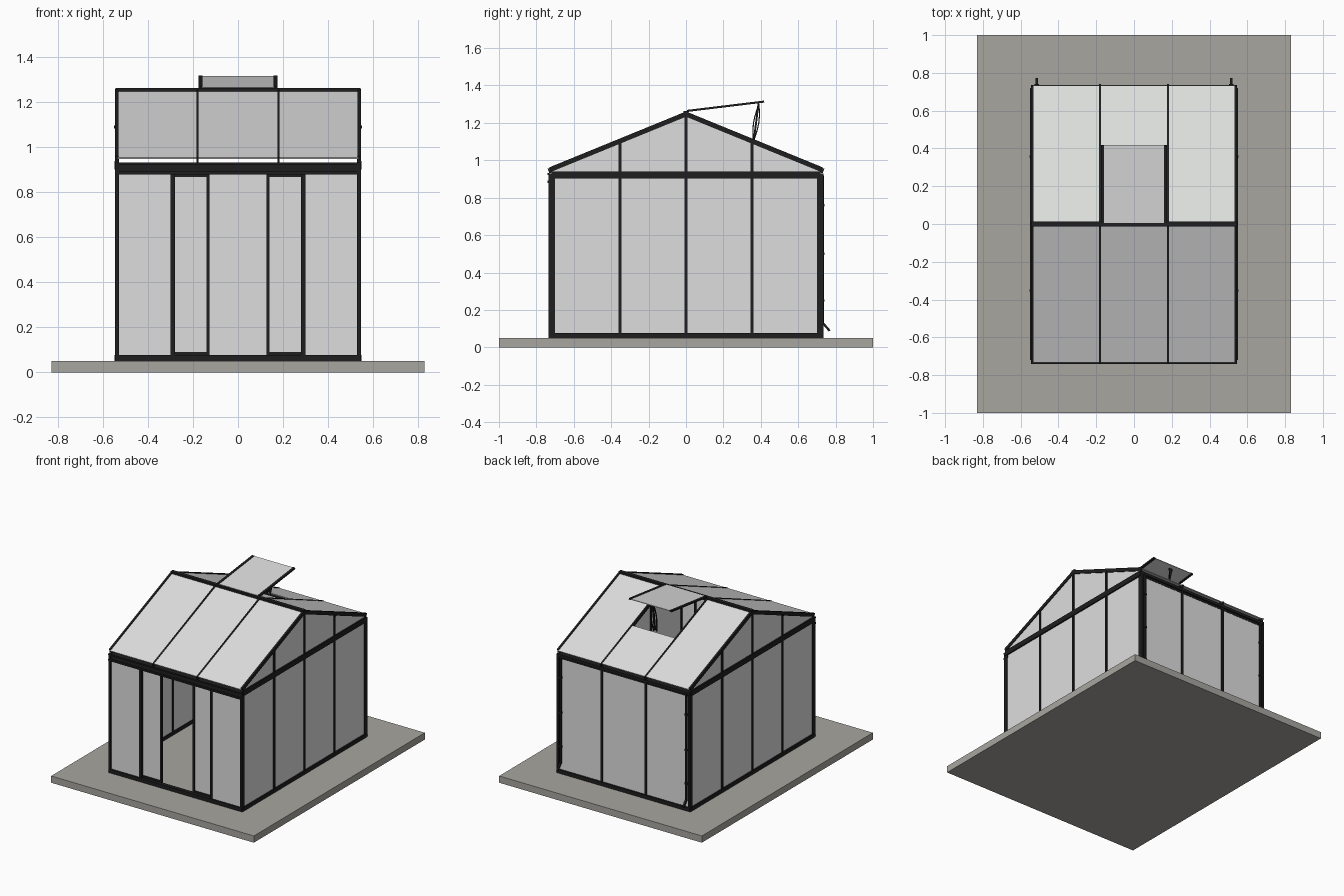
import bpy, bmesh, math
from mathutils import Vector, Matrix

if "Cube" in bpy.data.objects:
    bpy.data.objects.remove(bpy.data.objects["Cube"])


def material(name, rgb):
    m = bpy.data.materials.new(name)
    m.diffuse_color = (*rgb, 1)
    m.use_nodes = True
    m.node_tree.nodes["Principled BSDF"].inputs["Base Color"].default_value = m.diffuse_color
    return m


FRAME = material("black_frame", (0.013, 0.013, 0.013))
GLASS = material("pale_glass", (0.72, 0.73, 0.72))
STONE = material("warm_grey_slab", (0.39, 0.38, 0.35))


def finish(name, bm, mat):
    bmesh.ops.recalc_face_normals(bm, faces=bm.faces)
    me = bpy.data.meshes.new(name)
    bm.to_mesh(me)
    bm.free()
    me.materials.append(mat)
    ob = bpy.data.objects.new(name, me)
    bpy.context.collection.objects.link(ob)
    return ob


def add_box(bm, lo, hi):
    lo, hi = Vector(lo), Vector(hi)
    mat = Matrix.Translation((lo + hi) / 2) @ Matrix.Diagonal((*(hi - lo), 1))
    bmesh.ops.create_cube(bm, size=1, matrix=mat)


def boxes(name, mat, items):
    bm = bmesh.new()
    for lo, hi in items:
        add_box(bm, lo, hi)
    return finish(name, bm, mat)


def beams(name, mat, items):
    """Each item is start, end, width along x, thickness."""
    bm = bmesh.new()
    for p, q, w, h in items:
        p, q = Vector(p), Vector(q)
        d = q - p
        z = d.normalized()
        x = Vector((1, 0, 0))
        x = (x - z * x.dot(z)).normalized()
        y = z.cross(x)
        rot = Matrix((x, y, z)).transposed().to_4x4()
        m = Matrix.Translation((p + q) / 2) @ rot @ Matrix.Diagonal((w, h, d.length, 1))
        bmesh.ops.create_cube(bm, size=1, matrix=m)
    return finish(name, bm, mat)


def roof_z(y):
    return 1.26 - 0.41 * abs(y)


X, Y = 0.54, 0.72
FLOOR, EAVE = 0.05, 0.93
SIDES = (-1, 1)

# Ground slab
boxes("base_slab", STONE, [((-0.83, -1, 0), (0.83, 1, FLOOR))])

# Bottom sill all around
boxes("sill_frame", FRAME,
      [((-X - .005, s * Y - .015, FLOOR), (X + .005, s * Y + .015, .077)) for s in SIDES] +
      [((s * X - .01, -Y, FLOOR), (s * X + .01, Y, .077)) for s in SIDES])

# Corner posts
boxes("corner_posts", FRAME,
      [((sx * .5375 - .0085, sy * .7175 - .0165, FLOOR),
        (sx * .5375 + .0085, sy * .7175 + .0165, EAVE)) for sx in SIDES for sy in SIDES])

# Side wall mullions running up to the roof
boxes("side_mullions", FRAME,
      [((s * .538 - .009, y - .008, .06), (s * .538 + .009, y + .008, roof_z(y) - .012))
       for s in SIDES for y in (-.352, 0, .352)])

# Horizontal beams at eave height on the gable walls
boxes("gable_tie_beams", FRAME,
      [((s * X - .01, -Y, .902), (s * X + .01, Y, .94)) for s in SIDES])

# Back wall mullions and eave rails
boxes("back_mullions", FRAME,
      [((s * .18 - .008, .708, .06), (s * .18 + .008, .732, EAVE)) for s in SIDES])
boxes("front_eave_fascia", FRAME, [
    ((-X - .005, -.732, .88), (X + .005, -.70, EAVE)),
    ((-X - .005, -.740, .922), (X + .005, -.73, .932)),
    ((-X - .005, -.740, .88), (X + .005, -.73, .893))])
boxes("back_gutter", FRAME, [
    ((-X - .005, .70, .895), (X + .005, .725, EAVE)),
    ((-X - .005, .72, .91), (X + .005, .735, EAVE))])

# Front fixed posts
boxes("front_posts", FRAME,
      [((s * .29 - .009, -.73, .06), (s * .29 + .009, -.708, .9)) for s in SIDES])

# Wall glass: gable profiles, back wall and fixed front panes
bm = bmesh.new()
for s in SIDES:
    prof = [(-Y, .06), (Y, .06), (Y, roof_z(Y) - .015), (0, 1.245), (-Y, roof_z(Y) - .015)]
    f = bm.faces.new([bm.verts.new((s * .534, y, z)) for y, z in prof])
    ext = bmesh.ops.extrude_face_region(bm, geom=[f])
    bmesh.ops.translate(bm, vec=(s * .006, 0, 0),
                        verts=[v for v in ext["geom"] if isinstance(v, bmesh.types.BMVert)])
finish("gable_wall_glass", bm, GLASS)
boxes("back_wall_glass", GLASS, [((-.535, .717, .06), (.535, .723, .92))])
boxes("front_wall_glass", GLASS,
      [((min(s * .29, s * .535), -.723, .06), (max(s * .29, s * .535), -.717, .9)) for s in SIDES])

# Sliding doors, half open behind the fixed panes
for side, s in (("left", -1), ("right", 1)):
    def span(a, b, y0, y1, z0, z1):
        return ((min(s * a, s * b), y0, z0), (max(s * a, s * b), y1, z1))
    boxes(side + "_door_frame", FRAME, [
        span(.127, .141, -.712, -.696, .06, .885), span(.406, .42, -.712, -.696, .06, .885),
        span(.127, .42, -.712, -.696, .06, .09), span(.127, .42, -.712, -.696, .868, .885)])
    boxes(side + "_door_glass", GLASS, [span(.135, .41, -.706, -.701, .08, .875)])

# Roof rafters and ridge
beams("roof_edge_rafters", FRAME,
      [((sx * .539, 0, 1.247), (sx * .539, sy * .725, roof_z(.725) - .012), .014, .026)
       for sx in SIDES for sy in SIDES])
beams("roof_inner_rafters", FRAME,
      [((sx * .18, 0, 1.247), (sx * .18, sy * .735, roof_z(.735) - .016), .011, .026)
       for sx in SIDES for sy in SIDES])
boxes("ridge_beam", FRAME, [((-X - .005, -.014, 1.238), (X + .005, .014, 1.264))])

# Roof glass, leaving the hatch hole in the rear middle bay
panes = []
for sy in SIDES:
    for i in (-1, 0, 1):
        y0 = .375 if (sy > 0 and i == 0) else 0
        panes.append(((i * .358, sy * y0, roof_z(y0) - .008),
                      (i * .358, sy * .733, roof_z(.733) - .008), .356, .006))
beams("roof_glass", GLASS, panes)
beams("hatch_opening_bar", FRAME,
      [((-.18, .37, roof_z(.37) - .02), (.18, .37, roof_z(.37) - .02), .01, .012)])

# Raised roof hatch
A, B = Vector((0, .005, 1.264)), Vector((0, .418, 1.314))
off = Vector((.167, 0, 0))
rail = Vector((.175, 0, 0))
beams("hatch_frame", FRAME,
      [(A + off * s, B + off * s, .018, .011) for s in SIDES] +
      [(A.lerp(B, t) - rail, A.lerp(B, t) + rail, .018, .011) for t in (.025, .978)])
beams("hatch_glass", GLASS, [(A, B, .32, .005)])

# Hatch opener: two bowed rods and a straight cylinder
rods = []
for x, bow in ((-.012, -.014), (.012, .014)):
    pts = [Vector((x, .36 + .03 * t + bow * math.sin(math.pi * t), 1.1 + .2 * t))
           for t in (i / 6 for i in range(7))]
    rods += [(a, b, .006, .006) for a, b in zip(pts, pts[1:])]
rods.append(((0, .363, 1.11), (0, .388, 1.305), .012, .01))
beams("hatch_opener", FRAME, rods)

# Downpipes with kicked-out feet and wall clips
pipes, clips = [], []
for s in SIDES:
    x = s * .515
    pipes += [((x, .731, .125), (x, .731, .92), .013, .012),
              ((x, .728, .135), (x, .768, .088), .013, .012)]
    clips += [((x - .011, .72, z - .006), (x + .011, .74, z + .006)) for z in (.25, .5, .76)]
beams("downpipes", FRAME, pipes)
boxes("downpipe_clips", FRAME, clips)

# Small bolts on the gable edges
boxes("gable_bolts", FRAME,
      [((sx * .547 - .005, y - .005, roof_z(y) - .03), (sx * .547 + .005, y + .005, roof_z(y) - .018))
       for sx in SIDES for y in (-.352, .358)])
